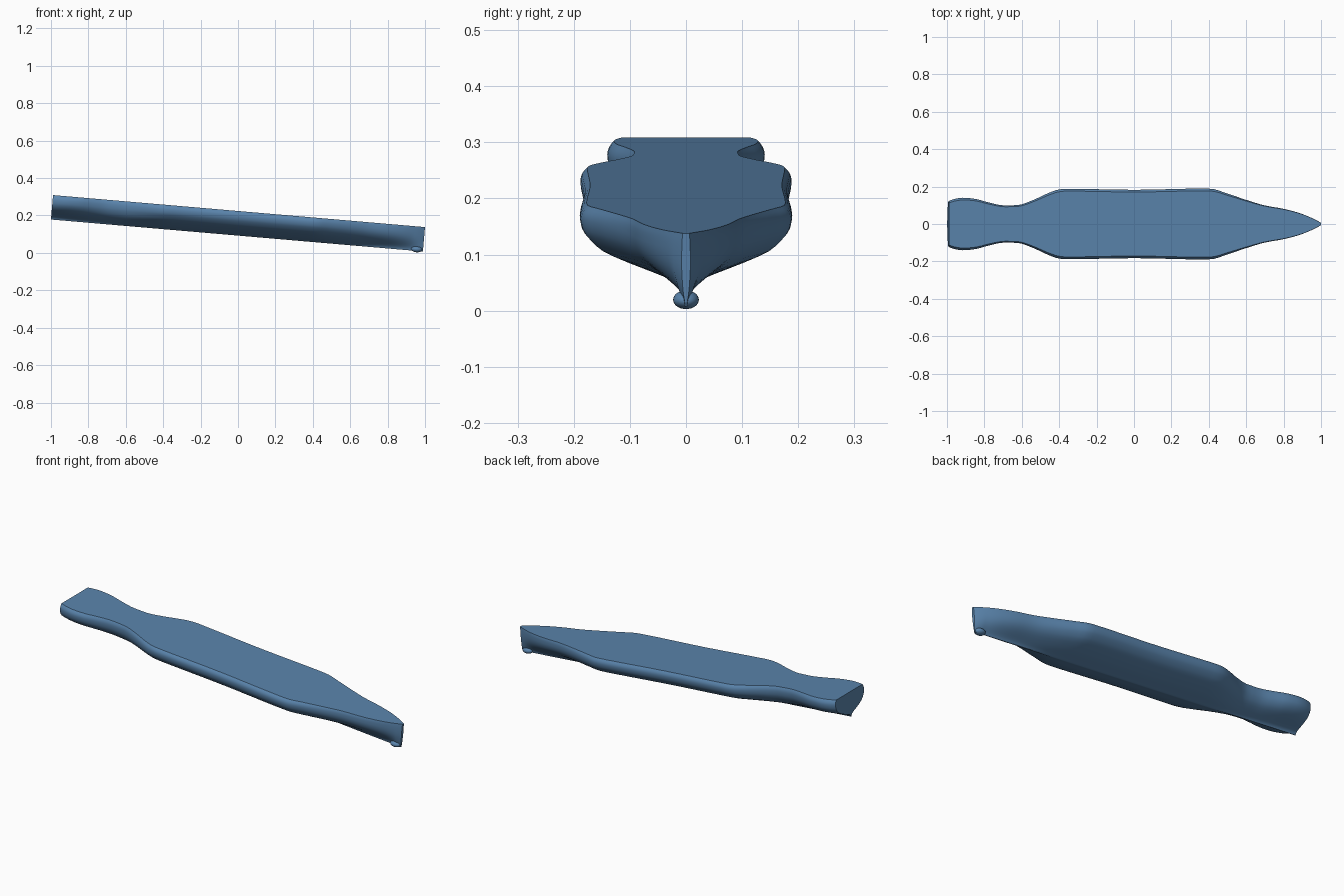
import bpy, bmesh, math
from mathutils import Matrix, Vector

cube = bpy.data.objects.get("Cube")
if cube:
    bpy.data.objects.remove(cube)

TILT = 0.0858      # bow-down pitch in radians
DEPTH = 0.131      # deck to keel
HALF = 0.998       # half length along the deck
PLACE = Matrix.Translation((0.0055, 0, 0.2235)) @ Matrix.Rotation(TILT, 4, 'Y')

# Deck plan: (station along the hull, half-width)
PLAN = [(-1, .113), (-.96, .125), (-.92, .129), (-.86, .124), (-.78, .105), (-.70, .092),
        (-.63, .094), (-.55, .118), (-.47, .152), (-.41, .172), (-.37, .176), (0, .171),
        (.36, .177), (.41, .176), (.50, .152), (.60, .122), (.70, .095), (.80, .078),
        (.88, .058), (.94, .036), (1, .006)]

# Cross-sections: (fraction of half-width, fraction of depth), deck edge to keel
STERN = [(1, 0), (1.06, .08), (1.09, .18), (1.07, .33), (.98, .48), (.80, .62),
         (.52, .74), (.25, .83), (.07, .91), (.01, 1)]
MID = [(1, 0), (1.05, .08), (1.07, .18), (1.05, .33), (.97, .48), (.85, .62),
       (.60, .77), (.34, .89), (.12, .96), (.01, 1)]
BOW = [(1, 0), (1.04, .10), (1.04, .22), (1.0, .35), (.90, .48), (.72, .61),
       (.46, .74), (.22, .85), (.09, .93), (.03, 1)]
STEM = [(1, 0), (1.15, .10), (1.25, .22), (1.3, .35), (1.28, .48), (1.15, .61),
        (.95, .74), (.7, .85), (.4, .93), (.2, 1)]
FORMS = [(-1, STERN), (-.45, MID), (.42, MID), (.8, BOW), (.94, BOW), (1, STEM)]


def hermite(pts, x):
    """Smooth curve through the points."""
    def slope(i):
        a, b = pts[max(i - 1, 0)], pts[min(i + 1, len(pts) - 1)]
        return (b[1] - a[1]) / (b[0] - a[0])

    def limited(i):
        if 0 < i < len(pts) - 1:
            l = (pts[i][1] - pts[i-1][1]) / (pts[i][0] - pts[i-1][0])
            r = (pts[i+1][1] - pts[i][1]) / (pts[i+1][0] - pts[i][0])
            if l * r <= 0:
                return 0
            return 2 * l * r / (l + r)
        return slope(i)
    i = next((k for k in range(len(pts) - 1) if x <= pts[k + 1][0] + 1e-9), len(pts) - 2)
    (x0, y0), (x1, y1) = pts[i], pts[i + 1]
    h = x1 - x0
    t = (x - x0) / h
    return ((2*t**3 - 3*t*t + 1) * y0 + (t**3 - 2*t*t + t) * h * limited(i)
            + (3*t*t - 2*t**3) * y1 + (t**3 - t*t) * h * limited(i + 1))


def half_section(x):
    """Blend the two nearest section forms and refine along the girth."""
    i = next((k for k in range(len(FORMS) - 1) if x <= FORMS[k + 1][0] + 1e-9), len(FORMS) - 2)
    (x0, a), (x1, b) = FORMS[i], FORMS[i + 1]
    t = (x - x0) / (x1 - x0)
    t = t * t * (3 - 2 * t)
    us = [(k, p[0] * (1 - t) + q[0] * t) for k, (p, q) in enumerate(zip(a, b))]
    vs = [(k, p[1] * (1 - t) + q[1] * t) for k, (p, q) in enumerate(zip(a, b))]
    n = 2 * (len(a) - 1)
    w = hermite(PLAN, x)
    return [(hermite(us, k / 2) * w, -hermite(vs, k / 2) * DEPTH) for k in range(n + 1)]


def finish(name, bm, mat):
    bmesh.ops.recalc_face_normals(bm, faces=bm.faces)
    mesh = bpy.data.meshes.new(name)
    bm.to_mesh(mesh)
    bm.free()
    mesh.materials.append(mat)
    ob = bpy.data.objects.new(name, mesh)
    bpy.context.collection.objects.link(ob)
    ob.matrix_world = PLACE
    bpy.ops.object.select_all(action='DESELECT')
    ob.select_set(True)
    bpy.context.view_layer.objects.active = ob
    bpy.ops.object.shade_smooth_by_angle(angle=math.radians(40))
    return ob


blue = bpy.data.materials.new("steel_blue")
colour = (0.102, 0.231, 0.413, 1)
blue.diffuse_color = colour
blue.use_nodes = True
blue.node_tree.nodes["Principled BSDF"].inputs["Base Color"].default_value = colour

# Hull: lofted sections closed by the flat deck, transom and stem
bm = bmesh.new()
STATIONS = 80
rings = []
for k in range(STATIONS + 1):
    x = -1 + 2 * k / STATIONS
    half = half_section(x)
    ring = half + [(-y, z) for y, z in reversed(half)]
    rings.append([bm.verts.new((x * HALF, y, z)) for y, z in ring])
for a, b in zip(rings, rings[1:]):
    for j in range(len(a)):
        m = (j + 1) % len(a)
        bm.faces.new((a[j], a[m], b[m], b[j]))
bm.faces.new(rings[0])
bm.faces.new(rings[-1])
finish("hull", bm, blue)

# Bulb at the foot of the stem
bm = bmesh.new()
bmesh.ops.create_uvsphere(bm, u_segments=24, v_segments=14, radius=1)
centre = PLACE.inverted() @ Vector((0.955, 0, 0.0195))
bmesh.ops.transform(bm, verts=bm.verts, matrix=Matrix.Translation(centre) @ Matrix.Diagonal((.03, .023, .0165, 1)))
finish("bow_bulb", bm, blue)
